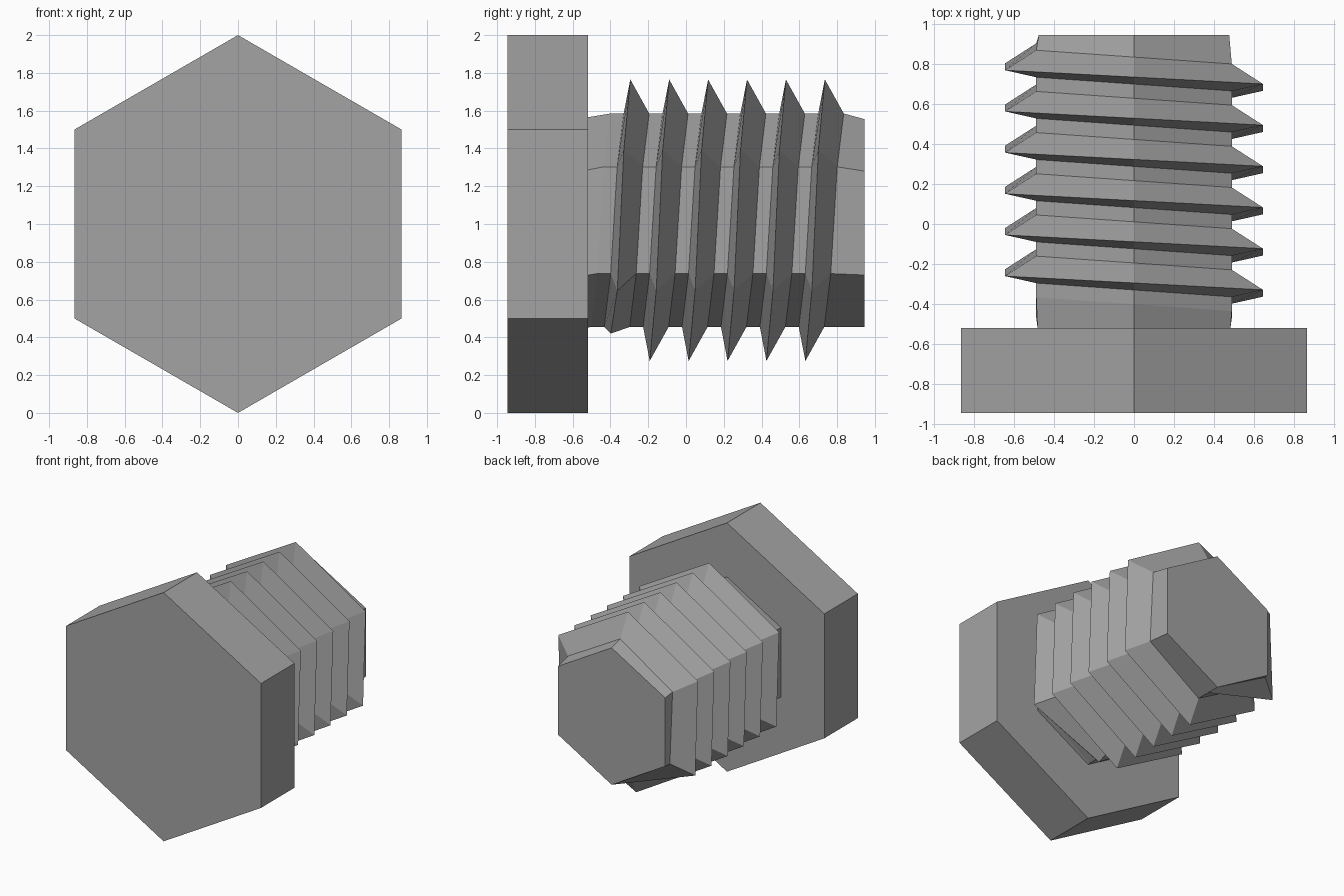
import bpy, bmesh, math

if "Cube" in bpy.data.objects:
    bpy.data.objects.remove(bpy.data.objects["Cube"], do_unlink=True)

# Single steel colour
steel = bpy.data.materials.new("steel_grey")
steel.use_nodes = True
grey = (0.37, 0.37, 0.37, 1)
steel.diffuse_color = grey
steel.node_tree.nodes["Principled BSDF"].inputs["Base Color"].default_value = grey

SIDES = 6
Y_FRONT, Y_JOIN, Y_BACK = -0.945, -0.52, 0.945
PITCH = 0.206
ROOT, CREST = 0.565, 0.745
LAST = 35          # last full thread step, counted in sixths of a turn


def add_object(name, bm):
    bmesh.ops.recalc_face_normals(bm, faces=bm.faces)
    mesh = bpy.data.meshes.new(name)
    bm.to_mesh(mesh)
    bm.free()
    mesh.materials.append(steel)
    obj = bpy.data.objects.new(name, mesh)
    bpy.context.collection.objects.link(obj)
    return obj


def hex_point(step, radius, y, centre=1.0):
    a = math.tau * step / SIDES
    return (radius * math.sin(a), y, centre - radius * math.cos(a))


# Hexagonal head
bm = bmesh.new()
ends = [[bm.verts.new(hex_point(k, 1.0, y)) for k in range(SIDES)]
        for y in (Y_FRONT, Y_JOIN)]
for ring in ends:
    bm.faces.new(ring)
for k in range(SIDES):
    n = (k + 1) % SIDES
    bm.faces.new((ends[0][k], ends[0][n], ends[1][n], ends[1][k]))
add_object("hex_head", bm)


# Threaded shank: front root, crest and back root at every helix step
def thread_points(k):
    y = -0.398 + PITCH * k / SIDES
    crest = CREST if 1 <= k <= LAST else ROOT
    if k == 0:                      # thread starts with a low ridge
        crest = 0.6
    front_y, crest_y, back_y = y - 0.035, y, y + 0.1
    if k < -1:                      # plain neck before the thread
        front_y = crest_y = Y_JOIN
    if k > LAST:                    # plain tip after the thread
        back_y = Y_BACK
    if k > LAST + 1:
        front_y = crest_y = Y_BACK
    points = []
    for r, py in ((ROOT, front_y), (crest, crest_y), (ROOT, back_y)):
        if py <= Y_JOIN:
            points.append(hex_point(k, 0.557, Y_JOIN, 1.008))
        elif py >= Y_BACK:
            points.append(hex_point(k, 0.55, Y_BACK, 1.005))
        else:
            points.append(hex_point(k, r, py, 1.02))
    return points


bm = bmesh.new()
first, last = -9, LAST + 9
steps = {k: [bm.verts.new(p) for p in thread_points(k)]
         for k in range(first, last + 1)}
for k in range(first, last):
    a, b = steps[k], steps[k + 1]
    for i in range(2):
        bm.faces.new((a[i], b[i], b[i + 1], a[i + 1]))
    if k + 1 + SIDES <= last:
        c, d = steps[k + SIDES], steps[k + 1 + SIDES]
        bm.faces.new((a[2], b[2], d[0], c[0]))
bmesh.ops.remove_doubles(bm, verts=bm.verts, dist=0.0005)
bmesh.ops.delete(bm, geom=[e for e in bm.edges if not e.link_faces], context='EDGES')

# Flat caps on both shank ends
for y in (Y_JOIN, Y_BACK):
    ring = [v for v in bm.verts if abs(v.co.y - y) < 0.001]
    ring.sort(key=lambda v: math.atan2(v.co.x, v.co.z - 1.0))
    bm.faces.new(ring)
add_object("threaded_shank", bm)
